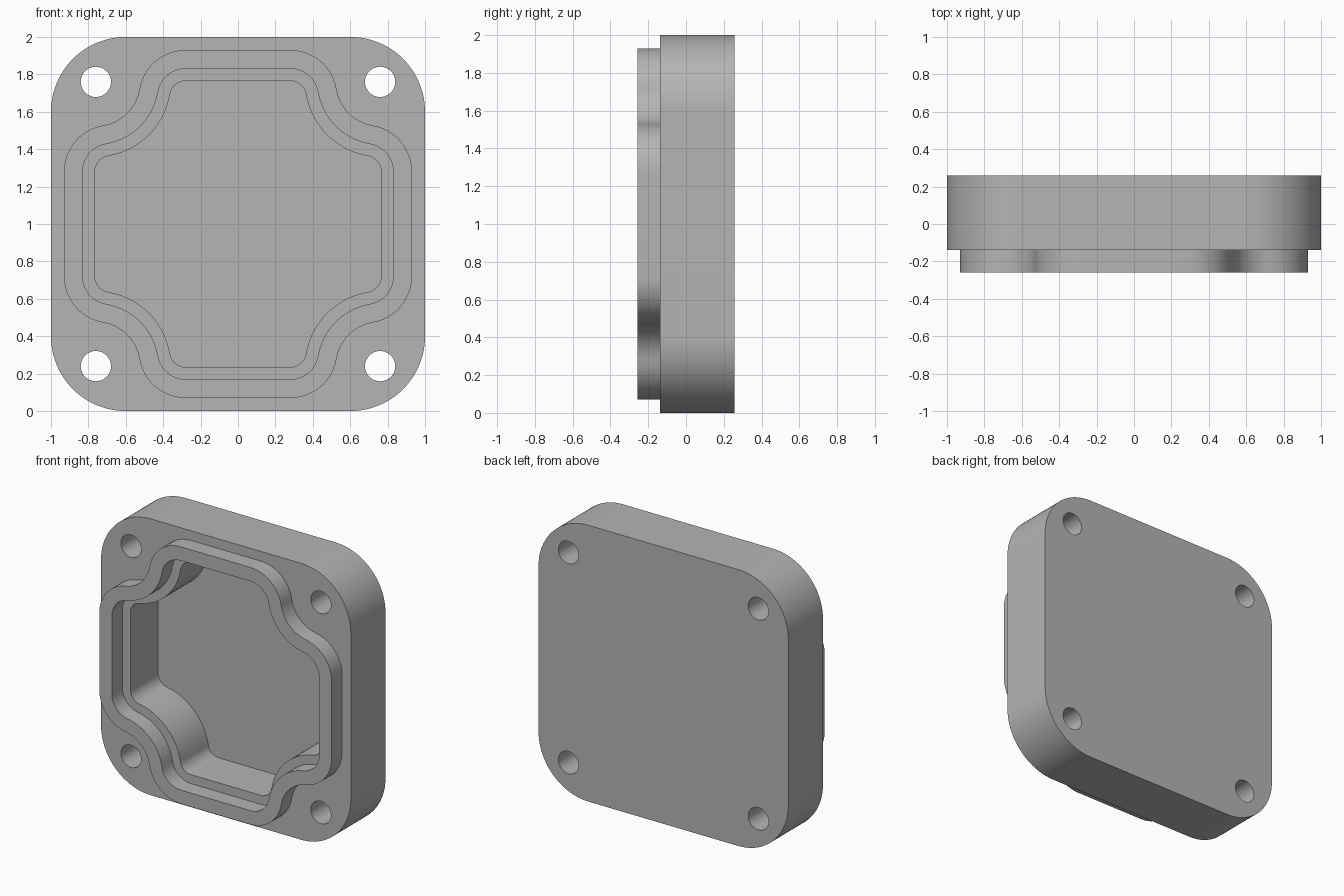
import bpy, bmesh
from math import cos, sin, pi, atan2, hypot, radians

if "Cube" in bpy.data.objects:
    bpy.data.objects.remove(bpy.data.objects["Cube"], do_unlink=True)

# Depth levels, front to back
RIM_Y, FACE_Y, FLOOR_Y, BACK_Y = -0.258, -0.138, 0.18, 0.258
HOLE, HOLE_R = 0.76, 0.081
LOBE_A, LOBE_B = 0.68, 0.28
REACH = hypot(HOLE - LOBE_A, HOLE - LOBE_B)


def arc(cx, cz, r, start, end, steps):
    return [(cx + r * cos(start + (end - start) * i / steps),
             cz + r * sin(start + (end - start) * i / steps)) for i in range(steps + 1)]


def four_way(quarter):
    """Repeat a quarter outline around the centre."""
    points = []
    for _ in range(4):
        points += quarter
        quarter = [(-z, x) for x, z in quarter]
    return points


def lobed(half):
    """Outline that bends inward around each screw hole."""
    r = half - LOBE_A
    turn = atan2(HOLE - LOBE_B, HOLE - LOBE_A)
    return four_way(
        arc(LOBE_A, LOBE_B, r, 0, turn, 12)
        + arc(HOLE, HOLE, REACH - r, turn + pi, 1.5 * pi - turn, 14)[1:-1]
        + arc(LOBE_B, LOBE_A, r, pi / 2 - turn, pi / 2, 12))


bm = bmesh.new()


def ring(points, y):
    return [bm.verts.new((x, y, z + 1)) for x, z in points]


def band(a, b):
    """Join two rings with a strip of quads."""
    for i in range(len(a)):
        j = (i + 1) % len(a)
        bm.faces.new((a[i], a[j], b[j], b[i]))


def plate(rings):
    """Fill the flat area between an outer ring and the rings inside it."""
    edges = [bm.edges.get((r[i - 1], r[i])) for r in rings for i in range(len(r))]
    bmesh.ops.triangle_fill(bm, edges=edges, use_beauty=True, use_dissolve=False)


# Rounded square body wall
body = four_way(arc(0.6, 0.6, 0.4, 0, pi / 2, 24))
front, back = [ring(body, FACE_Y)], [ring(body, BACK_Y)]
band(front[0], back[0])

# Screw holes through the four corners
for sx in (-1, 1):
    for sz in (-1, 1):
        circle = arc(sx * HOLE, sz * HOLE, HOLE_R, 0, 2 * pi, 40)[:-1]
        front.append(ring(circle, FACE_Y))
        back.append(ring(circle, BACK_Y))
        band(front[-1], back[-1])

# Raised rim, seal ledge and pocket walls
steps = [(0.93, FACE_Y), (0.93, RIM_Y), (0.83, RIM_Y),
         (0.83, FACE_Y), (0.765, FACE_Y), (0.765, FLOOR_Y)]
rings = [ring(lobed(half), y) for half, y in steps]
for a, b in zip(rings, rings[1:]):
    band(a, b)

# Flat faces: front flange, back and pocket floor
plate(front + [rings[0]])
plate(back)
plate([rings[-1]])
bmesh.ops.recalc_face_normals(bm, faces=bm.faces[:])

mesh = bpy.data.meshes.new("housing_cover")
bm.to_mesh(mesh)
bm.free()
cover = bpy.data.objects.new("housing_cover", mesh)
bpy.context.collection.objects.link(cover)

# Plain grey finish
grey = bpy.data.materials.new("plain_grey")
grey.use_nodes = True
colour = (0.46, 0.46, 0.46, 1)
grey.diffuse_color = colour
grey.node_tree.nodes["Principled BSDF"].inputs["Base Color"].default_value = colour
mesh.materials.append(grey)

bpy.ops.object.select_all(action="DESELECT")
cover.select_set(True)
bpy.context.view_layer.objects.active = cover
bpy.ops.object.shade_smooth_by_angle(angle=radians(30))
